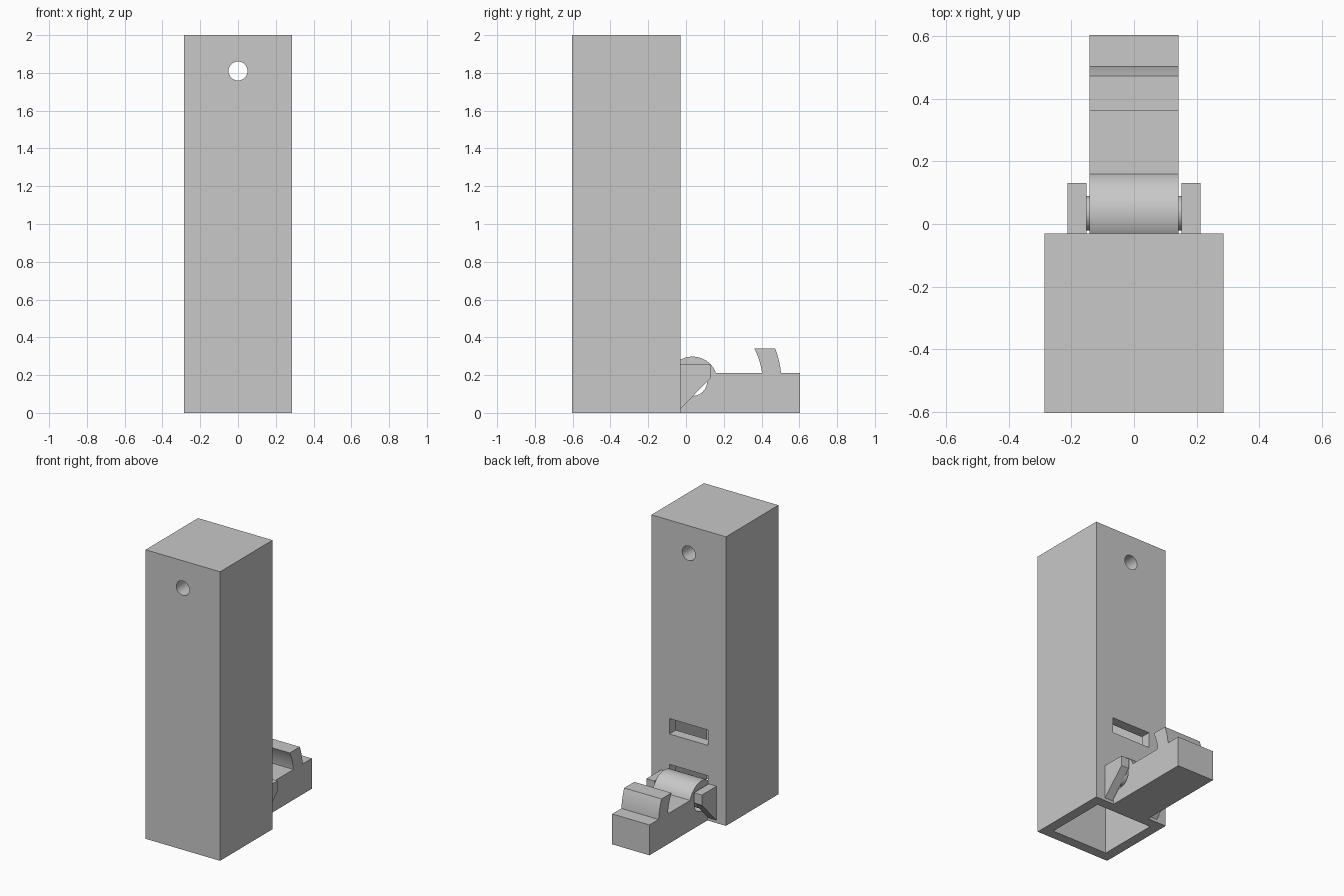
import bpy, bmesh, math

if "Cube" in bpy.data.objects:
    bpy.data.objects.remove(bpy.data.objects["Cube"])

grey = bpy.data.materials.new("light_grey")
grey.diffuse_color = (0.58, 0.58, 0.58, 1)
grey.use_nodes = True
grey.node_tree.nodes["Principled BSDF"].inputs["Base Color"].default_value = grey.diffuse_color

PY, PZ = 0.035, 0.167          # hinge axis


def prism(name, profile, x0, x1):
    """Extrude a (y, z) outline along x."""
    bm = bmesh.new()
    base = bm.faces.new([bm.verts.new((x0, y, z)) for y, z in profile])
    ext = bmesh.ops.extrude_face_region(bm, geom=[base])
    moved = [g for g in ext["geom"] if isinstance(g, bmesh.types.BMVert)]
    bmesh.ops.translate(bm, verts=moved, vec=(x1 - x0, 0, 0))
    bmesh.ops.recalc_face_normals(bm, faces=bm.faces)
    me = bpy.data.meshes.new(name)
    bm.to_mesh(me)
    bm.free()
    ob = bpy.data.objects.new(name, me)
    bpy.context.collection.objects.link(ob)
    me.materials.append(grey)
    return ob


def box(name, x0, x1, y0, y1, z0, z1):
    return prism(name, [(y0, z0), (y1, z0), (y1, z1), (y0, z1)], x0, x1)


def arc(r, a0, a1, n):
    """Points on a circle round the hinge axis, angles in degrees."""
    out = []
    for i in range(n + 1):
        a = math.radians(a0 + (a1 - a0) * i / n)
        out.append((PY + r * math.cos(a), PZ + r * math.sin(a)))
    return out


def angle_at(r, z):
    return math.degrees(math.asin((z - PZ) / r))


def select(ob):
    bpy.ops.object.select_all(action="DESELECT")
    ob.select_set(True)
    bpy.context.view_layer.objects.active = ob


def cut(ob, cutter):
    cutter.hide_render = True
    mod = ob.modifiers.new("cut", "BOOLEAN")
    mod.operation, mod.solver, mod.object = "DIFFERENCE", "EXACT", cutter
    select(ob)
    bpy.ops.object.modifier_apply(modifier=mod.name)
    bpy.data.objects.remove(cutter)


def smooth(ob):
    select(ob)
    bpy.ops.object.shade_smooth_by_angle(angle=math.radians(30))


# Tall case, open at the bottom
case = box("case", -0.285, 0.285, -0.603, -0.03, 0, 2)
cut(case, box("cavity", -0.215, 0.215, -0.533, -0.10, -0.1, 1.62))

# Latch slot and hinge slot through the back wall
cut(case, box("latch_slot", -0.148, 0.148, -0.2, 0.1, 0.52, 0.627))
cut(case, box("hinge_slot", -0.148, 0.148, -0.2, 0.1, 0.03, 0.31))

# Hanging hole near the top
bpy.ops.mesh.primitive_cylinder_add(vertices=48, radius=0.05, depth=2,
                                    location=(0, -0.3, 1.81),
                                    rotation=(math.pi / 2, 0, 0))
cut(case, bpy.context.object)
smooth(case)

# Swinging arm: round knuckle, flat bar and curved hook in one outline
R, R_IN, R_OUT, BAR, TIP = 0.131, 0.37, 0.47, 0.21, 0.34
outline = [(0.603, 0), (0.603, BAR)]
outline += arc(R_OUT, angle_at(R_OUT, BAR), angle_at(R_OUT, TIP), 8)
outline += arc(R_IN, angle_at(R_IN, TIP), angle_at(R_IN, BAR), 8)
outline += arc(R, angle_at(R, BAR), 238, 40)
outline += [(outline[-1][0], 0)]
arm = prism("arm", outline, -0.1425, 0.1425)
cut(arm, prism("pin_bore", arc(0.077, 0, 352.5, 47), -0.3, 0.3))
smooth(arm)

# Hinge pin
pin = prism("hinge_pin", arc(0.055, 0, 352.5, 47), -0.18, 0.18)
smooth(pin)

# Hinge brackets on both sides of the arm
side = [(-0.03, 0.02), (0.13, 0.185), (0.13, 0.255), (-0.03, 0.255)]
for name, s in (("left_bracket", -1), ("right_bracket", 1)):
    prism(name, side, s * 0.152, s * 0.212)
